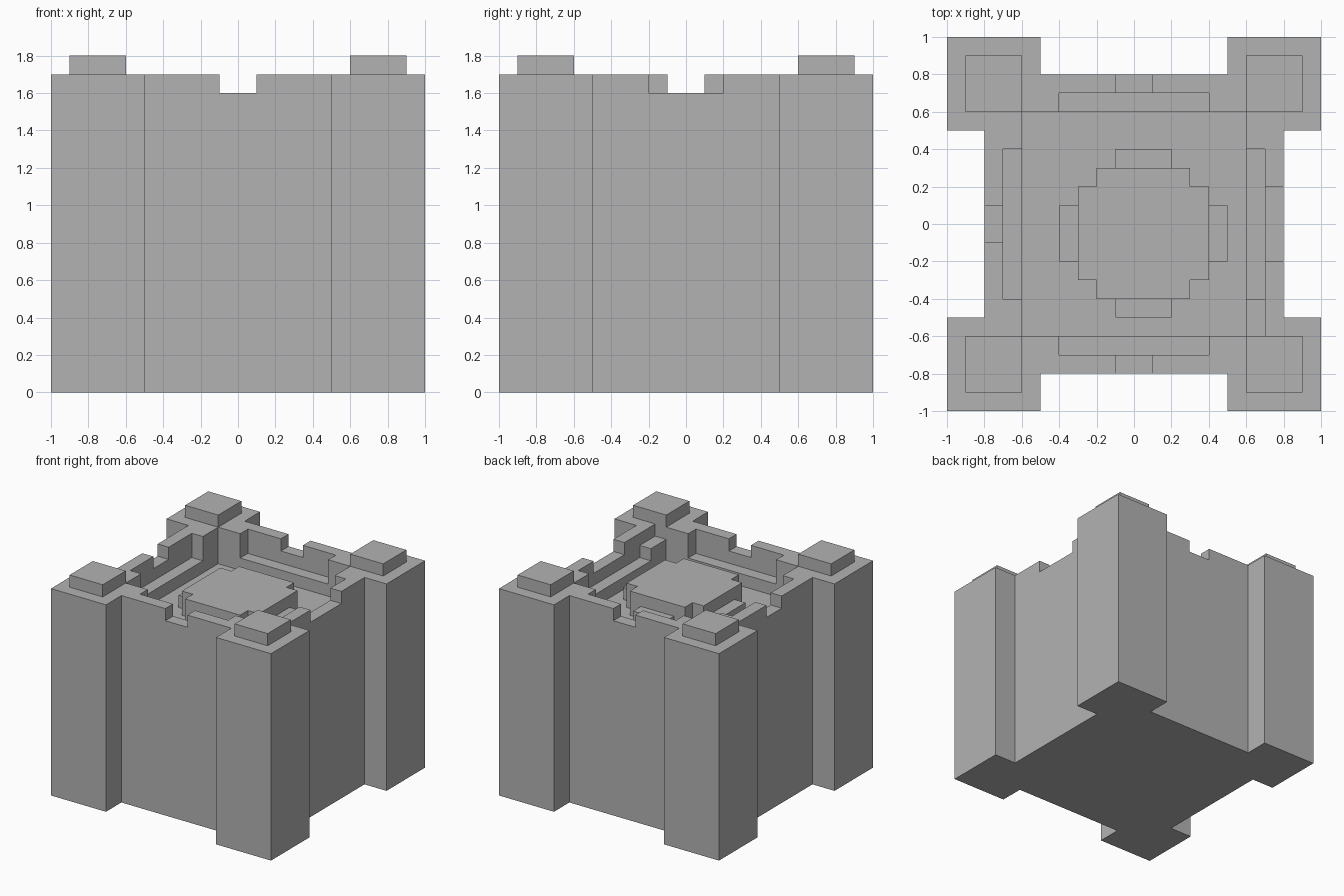
import bpy
import bmesh
from mathutils import Matrix, Vector

cube = bpy.data.objects.get("Cube")
if cube:
    bpy.data.objects.remove(cube, do_unlink=True)

stone = bpy.data.materials.new("grey_stone")
stone.use_nodes = True
GREY = (0.45, 0.45, 0.45, 1)
stone.diffuse_color = GREY
stone.node_tree.nodes["Principled BSDF"].inputs["Base Color"].default_value = GREY

FLOOR, LEDGE, SILL, TOP = 1.4, 1.5, 1.6, 1.7


def prism(name, outline, z0, z1):
    """Extrude a flat outline between two heights."""
    bm = bmesh.new()
    face = bm.faces.new([bm.verts.new((x, y, z0)) for x, y in outline])
    top = bmesh.ops.extrude_face_region(bm, geom=[face])
    verts = [v for v in top["geom"] if isinstance(v, bmesh.types.BMVert)]
    bmesh.ops.translate(bm, verts=verts, vec=(0, 0, z1 - z0))
    bmesh.ops.recalc_face_normals(bm, faces=bm.faces)
    mesh = bpy.data.meshes.new(name)
    bm.to_mesh(mesh)
    bm.free()
    mesh.materials.append(stone)
    obj = bpy.data.objects.new(name, mesh)
    bpy.context.collection.objects.link(obj)
    return obj


def turned(points, quarter, centre=(0, 0)):
    """Turn plan points by quarter turns and move them to a centre."""
    for _ in range(quarter):
        points = [(-y, x) for x, y in points]
    return [(x + centre[0], y + centre[1]) for x, y in points]


def fourfold(points, centre=(0, 0)):
    return [p for q in range(4) for p in turned(points, q, centre)]


def rect(x0, x1, y0, y1):
    return [(x0, y0), (x1, y0), (x1, y1), (x0, y1)]


def carve(body, outline, z0):
    """Cut everything above a height inside an outline."""
    cutter = prism("cutter", outline, z0, 2)
    cutter.hide_render = True
    mod = body.modifiers.new("carve", "BOOLEAN")
    mod.operation = "DIFFERENCE"
    mod.solver = "EXACT"
    mod.object = cutter
    bpy.context.view_layer.objects.active = body
    bpy.ops.object.modifier_apply(modifier=mod.name)
    bpy.data.objects.remove(cutter, do_unlink=True)


# Castle body: four corner towers joined by recessed walls
tower = [(0.8, 0.5), (1, 0.5), (1, 1), (0.5, 1), (0.5, 0.8)]
castle = prism("castle_walls", fourfold(tower), 0, TOP)

# Sunken courtyard
carve(castle, rect(-0.6, 0.6, -0.6, 0.6), FLOOR)

# Wall walk and gap on each side; the right-hand gap is wider
for q in range(4):
    gap = 0.2 if q == 0 else 0.1
    carve(castle, turned(rect(0.5, 0.7, -0.4, 0.4), q), LEDGE)
    carve(castle, turned(rect(0.65, 0.9, -gap, gap), q), SILL)

# Step beside the right-hand wall walk
carve(castle, rect(0.5, 0.7, -0.6, -0.3), SILL)

# Tower caps
for q in range(4):
    prism(f"tower_cap_{q + 1}", turned(rect(0.6, 0.9, 0.6, 0.9), q), TOP, 1.8)

# Stepped platform in the courtyard
centre = (0.05, -0.05)
prism("platform", fourfold([(0.35, 0.25), (0.25, 0.25), (0.25, 0.35)], centre),
      FLOOR, SILL)
for q in range(4):
    prism(f"platform_step_{q + 1}",
          turned(rect(0.35, 0.45, -0.15, 0.15), q, centre), FLOOR, LEDGE)
